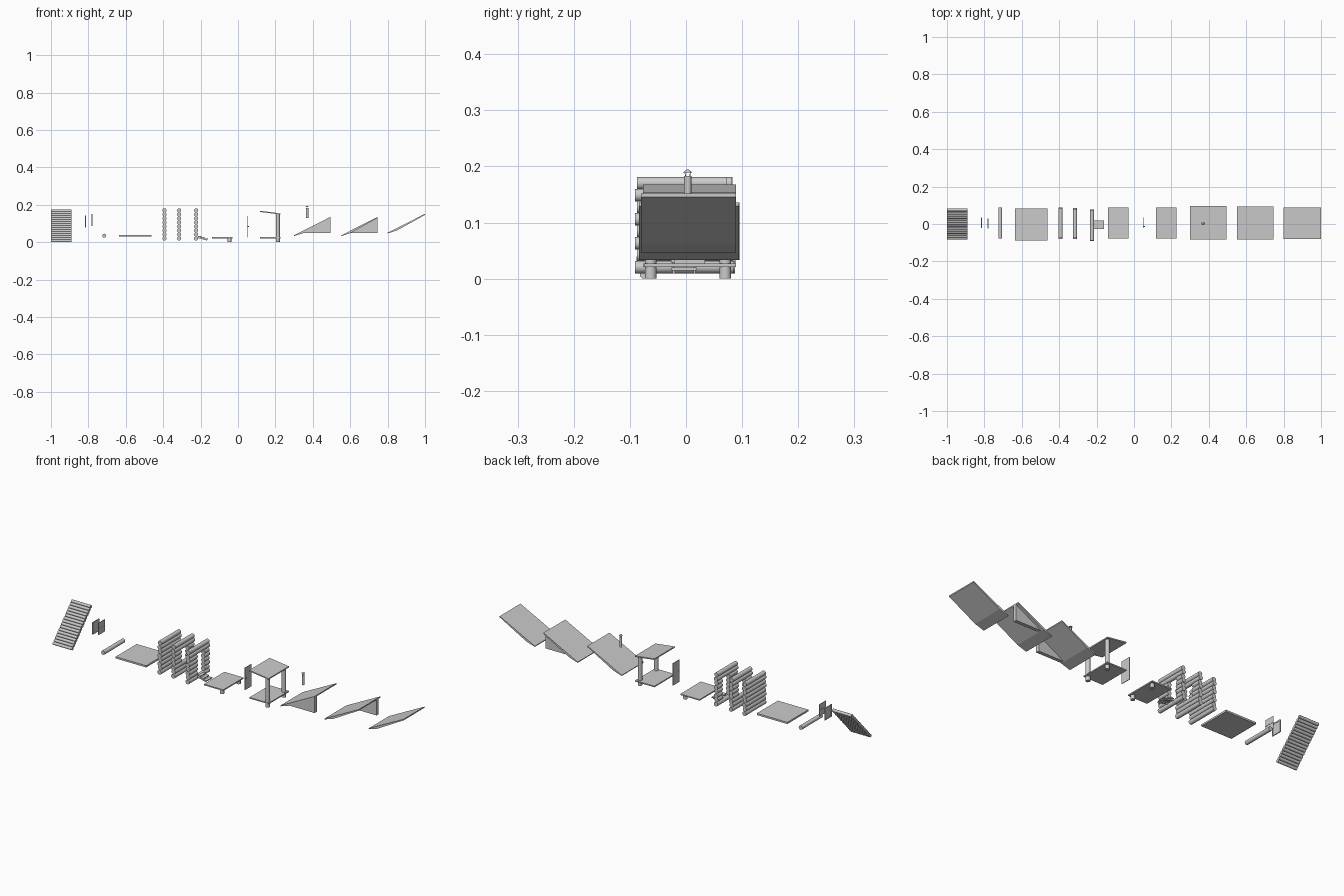
import bpy, math
from mathutils import Vector


def box(name, x0, x1, y0, y1, z0, z1):
    bpy.ops.mesh.primitive_cube_add(size=1, location=((x0+x1)/2, (y0+y1)/2, (z0+z1)/2))
    o = bpy.context.object
    o.name = name
    o.scale = (x1-x0, y1-y0, z1-z0)
    return o


def rod(name, a, b, r, r2=None, sides=20):
    a, b = Vector(a), Vector(b)
    bpy.ops.mesh.primitive_cone_add(vertices=sides, radius1=r, radius2=r if r2 is None else r2,
                                    depth=(b-a).length, location=(a+b)/2)
    o = bpy.context.object
    o.name = name
    o.rotation_euler = (b-a).to_track_quat('Z', 'Y').to_euler()
    bpy.ops.object.shade_smooth_by_angle()
    return o


def prism(name, pts, y0, y1):
    # extrude an x-z outline along y
    n = len(pts)
    verts = [(x, y, z) for y in (y0, y1) for x, z in pts]
    faces = [tuple(range(n)), tuple(range(2*n-1, n-1, -1))]
    faces += [(i, i+n, (i+1) % n+n, (i+1) % n) for i in range(n)]
    me = bpy.data.meshes.new(name)
    me.from_pydata(verts, [], faces)
    o = bpy.data.objects.new(name, me)
    bpy.context.collection.objects.link(o)
    return o


# sloping panel of thin logs
for i in range(16):
    t = i/15
    y, z = -0.075+0.15*t, 0.0075+0.16*t
    rod("panel_log", (-1, y, z), (-0.89, y, z), 0.0075, sides=12)

# window frame with crossbars, and glass pane
for y in (-0.018, 0.032):
    box("window_frame_side", -0.818, -0.813, y-0.003, y+0.003, 0.08, 0.142)
for z in (0.083, 0.139):
    box("window_frame_rail", -0.818, -0.813, -0.018, 0.032, z-0.003, z+0.003)
box("window_pane_framed", -0.817, -0.814, -0.018, 0.032, 0.083, 0.139)
box("window_pane", -0.781, -0.779, -0.025, 0.03, 0.088, 0.15)
box("window_bar_upright", -0.782, -0.778, 0.001, 0.004, 0.088, 0.15)
box("window_bar_cross", -0.782, -0.778, -0.025, 0.03, 0.117, 0.120)

# loose ridge log and floor slab
rod("ridge_log", (-0.715, -0.078, 0.035), (-0.715, 0.088, 0.035), 0.0105)
box("floor", -0.636, -0.462, -0.088, 0.083, 0.031, 0.04)

# three stacked log walls: plain, with window, with doorway
gap = (-0.022, 0.035)
for name, x, y0, y1, cut in (("back_wall_log", -0.393, -0.079, 0.087, ()),
                             ("window_wall_log", -0.315, -0.079, 0.085, (3, 4, 5)),
                             ("door_wall_log", -0.224, -0.091, 0.077, (1, 2, 3, 4, 5))):
    for i in range(8):
        z = 0.0205+0.0214*i
        e = 0.004*(i % 2)
        spans = [(y0+e, gap[0]), (gap[1], y1-e)] if i in cut else [(y0+e, y1-e)]
        for a, b in spans:
            rod(name, (x, a, z), (x, b, z), 0.0112)

# entry steps
for i in range(3):
    x = -0.213+0.0175*i
    box("step", x, x+0.0175, -0.027, 0.02, 0.029-0.007*i, 0.034-0.007*i)
for y in (-0.022, 0.015):
    prism("step_rail", [(-0.213, 0.022), (-0.213, 0.03), (-0.165, 0.017), (-0.165, 0.009)],
          y-0.002, y+0.002)

# low porch deck
box("low_deck", -0.14, -0.03, -0.077, 0.089, 0.021, 0.027)
for y in (-0.063, 0.07):
    rod("low_deck_leg", (-0.046, y, 0), (-0.046, y, 0.023), 0.0105)

# door with knob
box("door", 0.051, 0.054, -0.021, 0.034, 0.026, 0.14)
rod("door_knob", (0.047, -0.013, 0.085), (0.058, -0.013, 0.085), 0.003, sides=12)

# covered porch
box("porch_deck", 0.118, 0.228, -0.075, 0.089, 0.021, 0.027)
for y in (-0.063, 0.07):
    rod("porch_post", (0.213, y, 0), (0.213, y, 0.151), 0.0105)
prism("porch_roof", [(0.118, 0.162), (0.118, 0.168), (0.228, 0.154), (0.228, 0.148)], -0.077, 0.089)

# chimney pipe with cap
cx, cy = 0.37, 0.003
rod("chimney_pipe", (cx, cy, 0.13), (cx, cy, 0.183), 0.0065)
rod("chimney_cap", (cx, cy, 0.189), (cx, cy, 0.195), 0.009, 0.001)
for k in range(4):
    a = math.pi/4+k*math.pi/2
    dx, dy = math.cos(a), math.sin(a)
    rod("chimney_strut", (cx+0.005*dx, cy+0.005*dy, 0.182),
        (cx+0.007*dx, cy+0.007*dy, 0.19), 0.0008, sides=6)

# roof panels with a shallower eave, two carrying a gable triangle
for name, x, z, y0, y1, g in (("front_roof", 0.30, 0.033, -0.084, 0.095, -0.074),
                              ("rear_roof", 0.552, 0.033, -0.084, 0.094, 0.07),
                              ("plain_roof", 0.80, 0.047, -0.08, 0.089, None)):
    w, h = (0.195, 0.103) if g is not None else (0.2, 0.105)
    prism(name, [(x, z), (x, z+0.004), (x+w, z+h), (x+w, z+h-0.006),
                 (x+0.05, z+0.016)], y0, y1)
    if g is not None:
        prism(name+"_gable", [(x+0.036, 0.05), (x+w, 0.05), (x+w, z+h-0.005), (x+0.05, z+0.018)],
              g-0.009, g+0.009)
